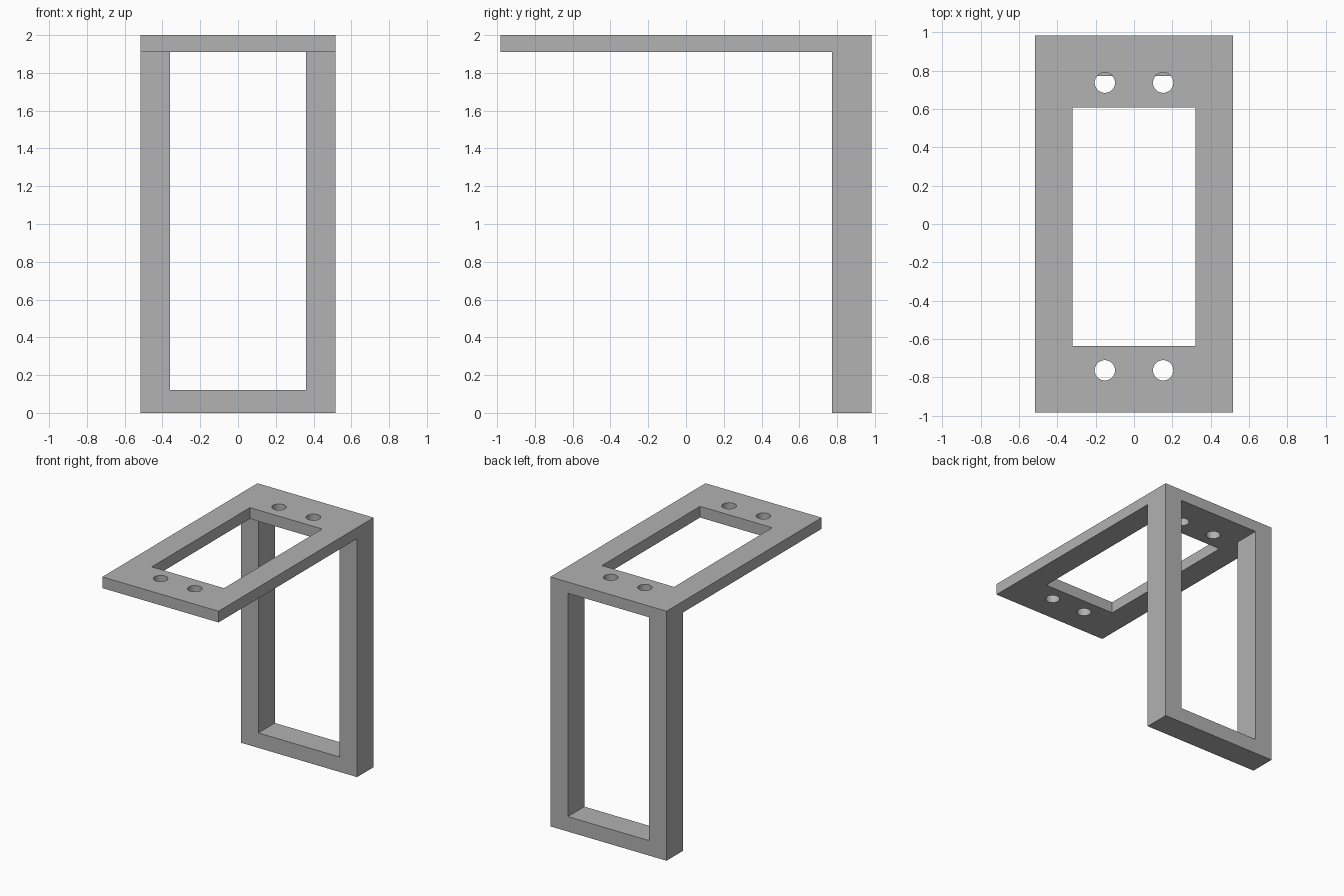
import bpy
import bmesh
from mathutils import Matrix, Vector

cube = bpy.data.objects.get("Cube")
if cube:
    bpy.data.objects.remove(cube, do_unlink=True)

HALF_W, HALF_D, HEIGHT = 0.515, 0.982, 2.0
PLATE_Z = 1.91     # underside of the plate
FRAME_Y = 0.773    # front of the upright frame

grey = bpy.data.materials.new("plain grey")
grey.use_nodes = True
grey.diffuse_color = (0.445, 0.445, 0.445, 1)
grey.node_tree.nodes["Principled BSDF"].inputs["Base Color"].default_value = grey.diffuse_color


def add_object(name, bm):
    bmesh.ops.recalc_face_normals(bm, faces=bm.faces[:])
    mesh = bpy.data.meshes.new(name)
    bm.to_mesh(mesh)
    bm.free()
    mesh.materials.append(grey)
    obj = bpy.data.objects.new(name, mesh)
    bpy.context.collection.objects.link(obj)
    return obj


def box(name, low, high):
    low, high = Vector(low), Vector(high)
    bm = bmesh.new()
    bmesh.ops.create_cube(bm, size=1, matrix=Matrix.Translation((low + high) / 2)
                          @ Matrix.Diagonal((high - low).to_4d()))
    return add_object(name, bm)


def cylinder(name, x, y, radius):
    bm = bmesh.new()
    bmesh.ops.create_cone(bm, cap_ends=True, segments=48, radius1=radius, radius2=radius,
                          depth=0.3, matrix=Matrix.Translation((x, y, HEIGHT)))
    return add_object(name, bm)


# L-shaped side profile extruded across the width
profile = [(-HALF_D, PLATE_Z), (FRAME_Y, PLATE_Z), (FRAME_Y, 0),
           (HALF_D, 0), (HALF_D, HEIGHT), (-HALF_D, HEIGHT)]
bm = bmesh.new()
side = bm.faces.new([bm.verts.new((-HALF_W, y, z)) for y, z in profile])
extruded = bmesh.ops.extrude_face_region(bm, geom=[side], use_keep_orig=True)
bmesh.ops.translate(bm, vec=(2 * HALF_W, 0, 0),
                    verts=[v for v in extruded["geom"] if isinstance(v, bmesh.types.BMVert)])
bracket = add_object("bracket", bm)

# Upright opening, plate opening and screw holes
cutters = [box("upright_opening", (-0.36, 0.6, 0.12), (0.36, 1.2, PLATE_Z)),
           box("plate_opening", (-0.32, -0.635, 1.8), (0.32, 0.608, 2.2))]
for x in (-0.152, 0.152):
    for y in (-0.763, 0.737):
        cutters.append(cylinder("screw_hole", x, y, 0.053))

bpy.context.view_layer.objects.active = bracket
for cutter in cutters:
    cutter.hide_render = True
    cut = bracket.modifiers.new(cutter.name, "BOOLEAN")
    cut.operation = "DIFFERENCE"
    cut.solver = "EXACT"
    cut.object = cutter
    bpy.ops.object.modifier_apply(modifier=cut.name)
    bpy.data.objects.remove(cutter, do_unlink=True)

# Smooth the hole walls, keep every corner sharp
bracket.select_set(True)
bpy.ops.object.shade_smooth_by_angle()
